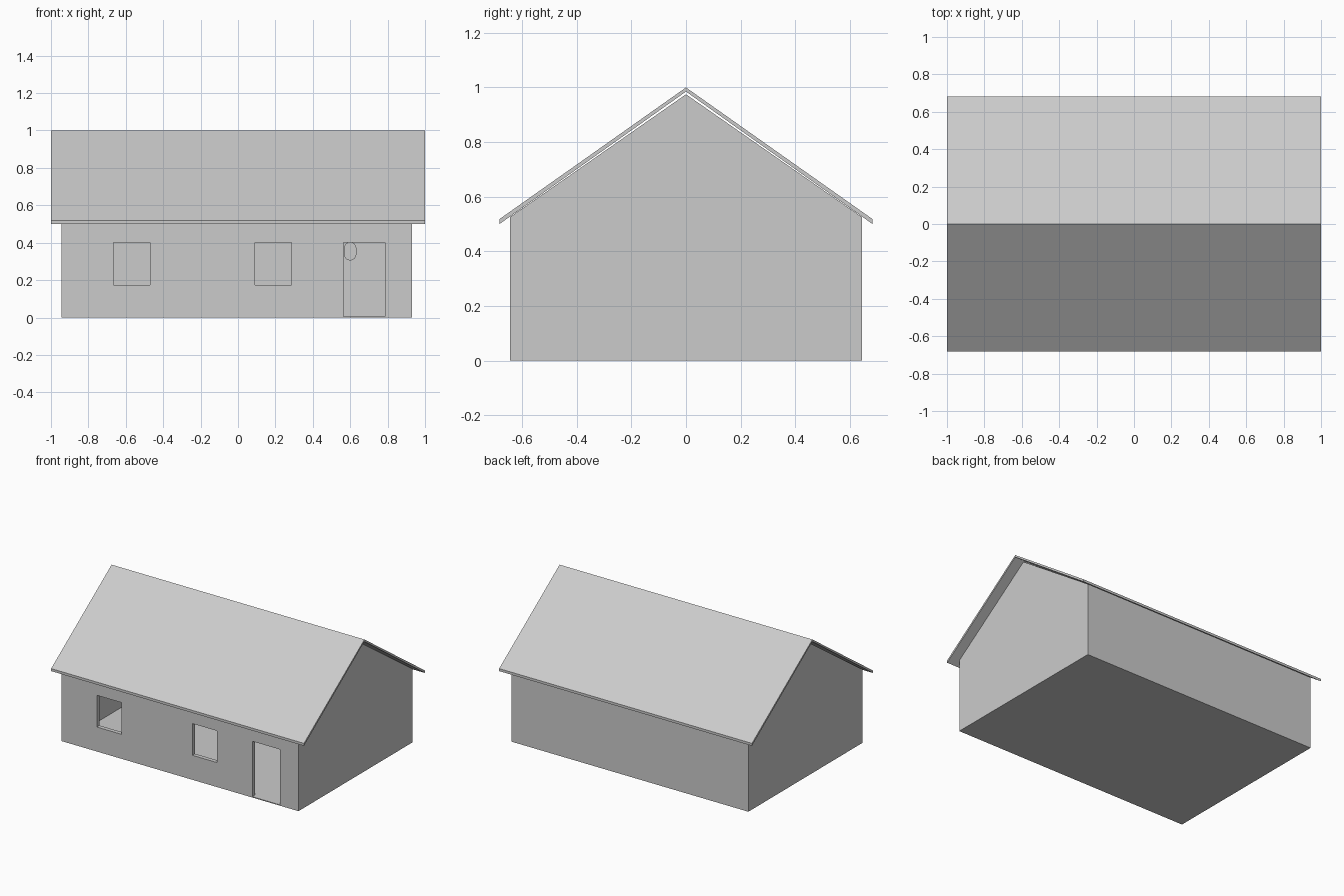
import bpy, bmesh, math

if "Cube" in bpy.data.objects:
    bpy.data.objects.remove(bpy.data.objects["Cube"])

grey = bpy.data.materials.new("light_grey")
grey.diffuse_color = (0.6, 0.6, 0.6, 1)
grey.use_nodes = True
grey.node_tree.nodes["Principled BSDF"].inputs["Base Color"].default_value = grey.diffuse_color


def prism(name, profile, a, b, along='x'):
    """Extrude a 2D outline from a to b along x (outline y,z) or y (outline x,z)."""
    bm = bmesh.new()
    place = (lambda p, t: (t, p[0], p[1])) if along == 'x' else (lambda p, t: (p[0], t, p[1]))
    face = bm.faces.new([bm.verts.new(place(p, a)) for p in profile])
    out = bmesh.ops.extrude_face_region(bm, geom=[face])
    verts = [g for g in out["geom"] if isinstance(g, bmesh.types.BMVert)]
    bmesh.ops.translate(bm, verts=verts, vec=place((0, 0), b - a))
    bmesh.ops.recalc_face_normals(bm, faces=bm.faces[:])
    me = bpy.data.meshes.new(name)
    bm.to_mesh(me)
    bm.free()
    me.materials.append(grey)
    ob = bpy.data.objects.new(name, me)
    bpy.context.collection.objects.link(ob)
    return ob


def rect(u0, u1, z0, z1):
    return [(u0, z0), (u1, z0), (u1, z1), (u0, z1)]


def cut(target, cutter):
    """Subtract the cutter, apply and remove it."""
    cutter.hide_render = True
    mod = target.modifiers.new("cut", 'BOOLEAN')
    mod.operation, mod.solver, mod.object = 'DIFFERENCE', 'EXACT', cutter
    bpy.context.view_layer.objects.active = target
    bpy.ops.object.modifier_apply(modifier=mod.name)
    bpy.data.objects.remove(cutter)


# Hollow gabled walls with a thin floor
walls = prism("walls", [(-.645, 0), (.645, 0), (.645, .525), (0, .975), (-.645, .525)], -.945, .93)
cut(walls, prism("room_cutter", rect(-.615, .615, .006, 1.5), -.915, .90))

# Two windows and a door in the front wall
for x0, x1, z0 in [(-.665, -.47, .175), (.09, .285, .175), (.565, .785, .006)]:
    cut(walls, prism("opening_cutter", rect(x0, x1, z0, .402), -.8, -.55, 'y'))

# Overhanging roof
prism("roof", [(-.683, .50), (0, .985), (.683, .50), (.683, .518), (0, 1.0), (-.683, .518)], -1, 1)

# Small rounded fixture on the back wall, seen through the door
outline = []
for cz, start in ((.37, 0), (.338, 180)):
    for i in range(9):
        t = math.radians(start + i * 22.5)
        outline.append((.60 + .033 * math.cos(t), cz + .033 * math.sin(t)))
prism("wall_fixture", outline, .59, .62, 'y')
